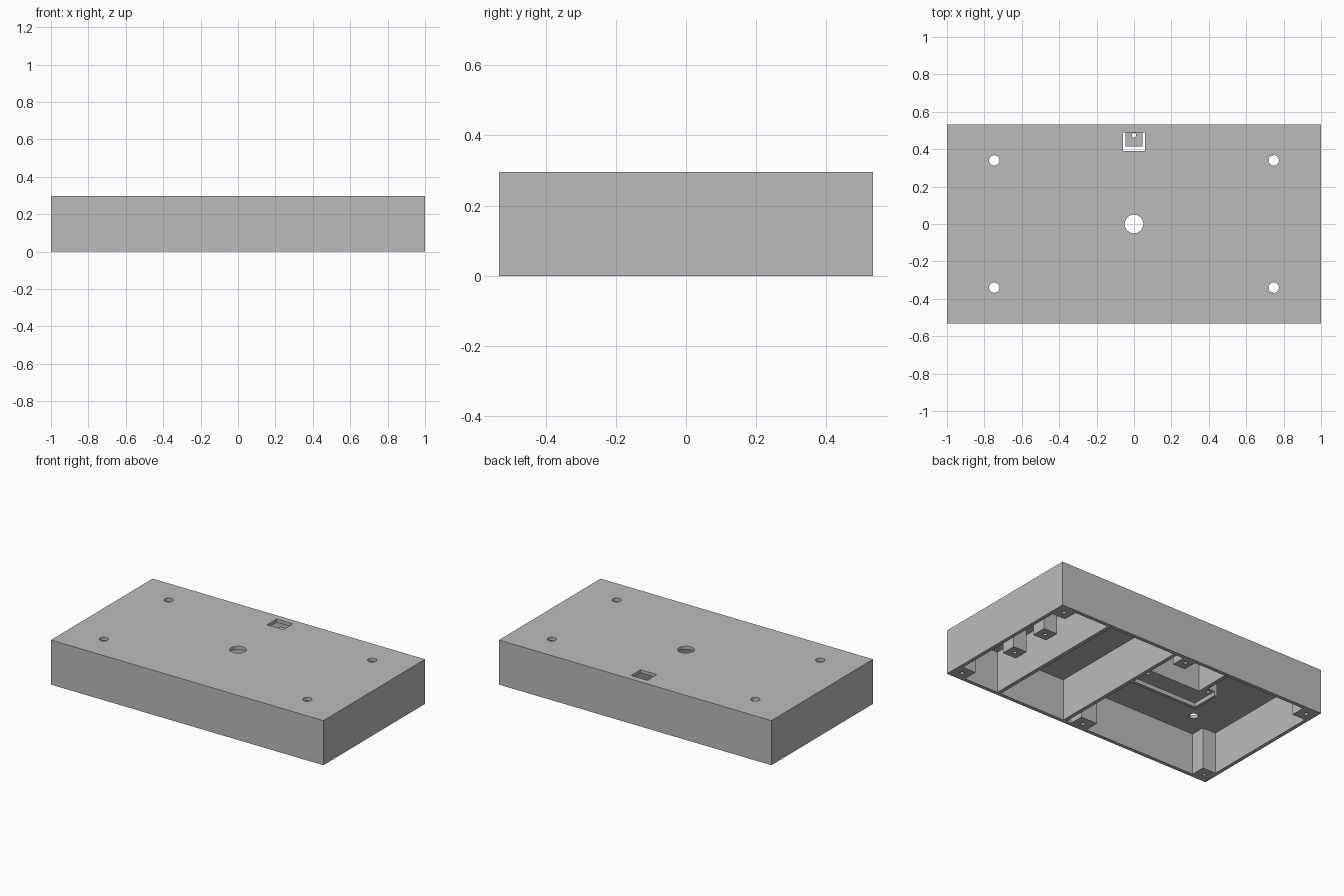
import bpy, bmesh
from mathutils import Matrix, Vector

cube = bpy.data.objects.get("Cube")
if cube:
    bpy.data.objects.remove(cube, do_unlink=True)

grey = bpy.data.materials.new("plain grey")
grey.use_nodes = True
colour = (0.5, 0.5, 0.5, 1)
grey.diffuse_color = colour
grey.node_tree.nodes["Principled BSDF"].inputs["Base Color"].default_value = colour

W, D, H = 1.0, 0.533, 0.296      # half width, half depth, height
T = 0.024                        # wall thickness
ROOF = 0.274                     # underside of the top plate
BOSS = 0.12                      # corner boss size, wall included


def finish(name, bm):
    mesh = bpy.data.meshes.new(name)
    bm.to_mesh(mesh)
    bm.free()
    obj = bpy.data.objects.new(name, mesh)
    mesh.materials.append(grey)
    bpy.context.collection.objects.link(obj)
    return obj


def box(name, x0, x1, y0, y1, z0, z1):
    bm = bmesh.new()
    size = Vector((x1 - x0, y1 - y0, z1 - z0))
    mid = Vector((x0 + x1, y0 + y1, z0 + z1)) / 2
    bmesh.ops.create_cube(bm, size=1, matrix=Matrix.LocRotScale(mid, None, size))
    return finish(name, bm)


def drill(name, x, y, r, z0, z1):
    bm = bmesh.new()
    bmesh.ops.create_cone(bm, cap_ends=True, segments=32, radius1=r, radius2=r, depth=z1 - z0,
                          matrix=Matrix.Translation((x, y, (z0 + z1) / 2)))
    return finish(name, bm)


case = box("case", -W, W, -D, D, 0, H)


def combine(operation, parts):
    for part in parts:
        mod = case.modifiers.new(part.name, "BOOLEAN")
        mod.operation, mod.solver, mod.object = operation, "EXACT", part
    bpy.context.view_layer.update()
    result = case.evaluated_get(bpy.context.evaluated_depsgraph_get())
    mesh = bpy.data.meshes.new_from_object(result)
    case.modifiers.clear()
    case.data = mesh
    for part in parts:
        bpy.data.objects.remove(part, do_unlink=True)


# Three compartments open at the bottom
XI, YI = W - T, D - T
combine("DIFFERENCE", [box("pocket", a, b, -YI, YI, -0.1, ROOF)
                       for a, b in ((-XI, 0.095), (0.12, 0.605), (0.63, XI))])

# Opening in the top plate, with the back boss showing inside it
combine("DIFFERENCE", [box("slot", -0.06, 0.06, 0.39, 0.49, 0.2, H + 0.1)])

# Screw bosses at the corners, front and back, and two standoffs
E = 0.01                         # overlap into the neighbouring wall
posts = []
for sx in (-1, 1):
    for sy in (-1, 1):
        xs = sorted((sx * (W - BOSS), sx * (XI + E)))
        ys = sorted((sy * (D - BOSS), sy * (YI + E)))
        posts.append(box("corner_boss", *xs, *ys, 0, ROOF + E))
posts.append(box("front_boss", -0.06, 0.06, -YI - E, BOSS - D, 0, ROOF + E))
posts.append(box("back_boss", -0.045, 0.045, 0.415, YI + E, 0, 0.24))
for y in (-0.14, 0.14):
    posts.append(box("standoff", 0.755, 0.855, y - 0.05, y + 0.05, 0.044, ROOF + E))

# Inner box around the slot, with a stepped seat along its front
posts += [
    box("inner_box_side", -0.33, -0.305, 0.2, YI + E, 0.027, ROOF + E),
    box("inner_box_seat", -0.40, 0.1, 0.09, 0.235, 0.027, ROOF + E),
    box("seat_tab", -0.40, -0.305, 0.2, 0.29, 0.027, ROOF + E),
    box("seat_front_lip", -0.40, 0.1, 0.09, 0.11, 0, 0.05),
    box("seat_side_lip", -0.40, -0.38, 0.1, 0.29, 0, 0.05),
]
combine("UNION", posts)

# Screw holes from below, mounting holes and the centre hole through the top
screws = [(sx * 0.937, sy * 0.47) for sx in (-1, 1) for sy in (-1, 1)]
screws += [(0, -0.47), (0.805, -0.14), (0.805, 0.14), (-0.355, 0.26), (0.06, 0.2)]
holes = [drill("screw_hole", x, y, 0.012, -0.1, 0.2) for x, y in screws]
holes.append(drill("back_screw_hole", 0, 0.475, 0.012, -0.1, 0.26))
holes += [drill("mount_hole", sx * 0.747, sy * 0.34, 0.028, 0.25, H + 0.1)
          for sx in (-1, 1) for sy in (-1, 1)]
holes.append(drill("centre_hole", 0, 0, 0.05, 0.25, H + 0.1))
combine("DIFFERENCE", holes)

# Flat panels with softly shaded hole walls
bpy.ops.object.select_all(action="DESELECT")
case.select_set(True)
bpy.context.view_layer.objects.active = case
bpy.ops.object.shade_smooth_by_angle()
